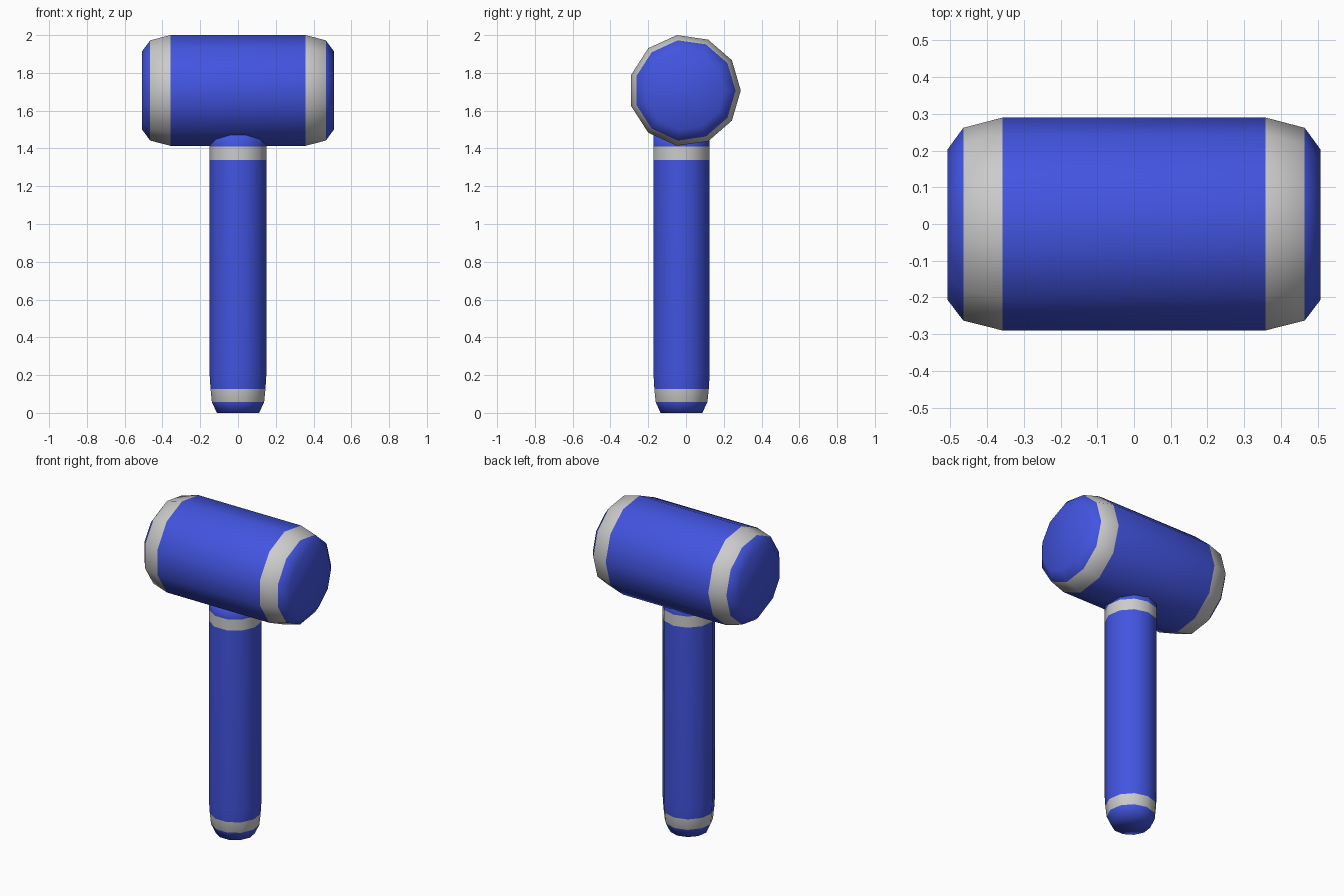
import bpy, bmesh
from math import cos, sin, tau

if "Cube" in bpy.data.objects:
    bpy.data.objects.remove(bpy.data.objects["Cube"])

SIDES = 11


def material(name, rgb):
    m = bpy.data.materials.new(name)
    m.diffuse_color = (*rgb, 1)
    m.use_nodes = True
    m.node_tree.nodes["Principled BSDF"].inputs["Base Color"].default_value = m.diffuse_color
    return m


BLUE = material("blue", (0.055, 0.09, 0.75))
GREY = material("grey", (0.52, 0.52, 0.52))


def lathe(name, profile, bands, place):
    """Loft 11-sided rings along a (position, radius) profile; bands are grey segments."""
    bm = bmesh.new()
    rings = [[bm.verts.new(place(t, r * cos(tau * i / SIDES), r * sin(tau * i / SIDES)))
              for i in range(SIDES)] for t, r in profile]
    for k, (a, b) in enumerate(zip(rings, rings[1:])):
        for i in range(SIDES):
            j = (i + 1) % SIDES
            bm.faces.new((a[i], a[j], b[j], b[i])).material_index = int(k in bands)
    bm.faces.new(rings[0])
    bm.faces.new(rings[-1])
    bmesh.ops.recalc_face_normals(bm, faces=bm.faces)
    for f in bm.faces:
        f.smooth = True
    mesh = bpy.data.meshes.new(name)
    bm.to_mesh(mesh)
    bm.free()
    mesh.materials.append(BLUE)
    mesh.materials.append(GREY)
    obj = bpy.data.objects.new(name, mesh)
    bpy.context.collection.objects.link(obj)
    return obj


# Mallet head: barrel along x, mirrored profile with a grey band near each end
half = [(0.508, 0.209), (0.465, 0.268), (0.358, 0.296)]
head = [(-x, r) for x, r in half] + half[::-1]
lathe("mallet_head", head, {1, 3}, lambda t, u, v: (t, u - 0.006, 1.707 + v))

# Handle: upright shaft with a grey band at the bottom and below the head
shaft = [(0, 0.113), (0.058, 0.14), (0.127, 0.147), (0.2, 0.1515),
         (1.34, 0.1515), (1.41, 0.1515), (1.49, 0.1515)]
lathe("handle", shaft, {1, 4}, lambda t, u, v: (v, u - 0.0265, t))
